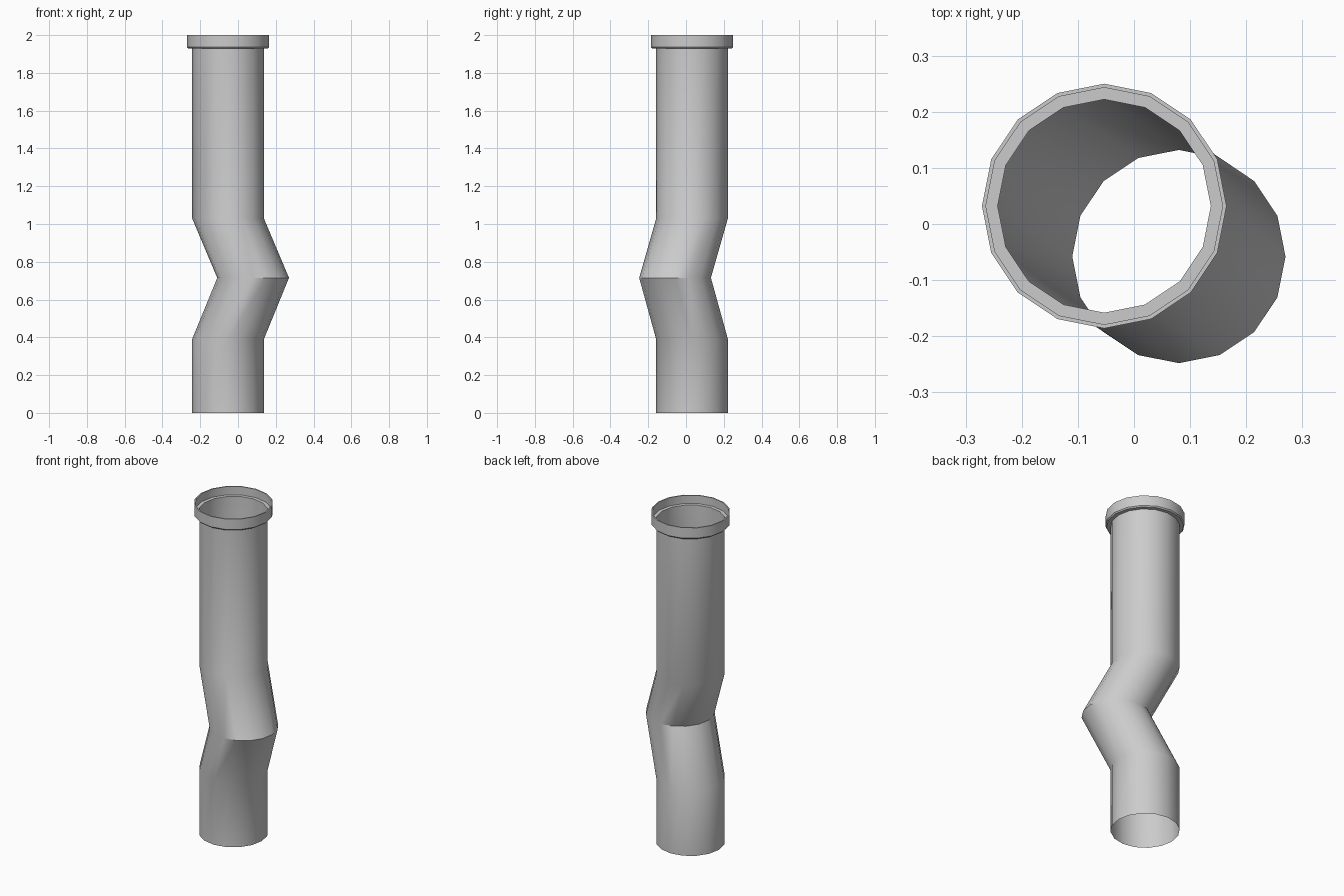
import bpy, bmesh, math

cube = bpy.data.objects.get("Cube")
if cube:
    bpy.data.objects.remove(cube, do_unlink=True)

SIDES = 16
AXIS = (-0.053, 0.032)      # centre line of the straight runs
BEND = (0.08, -0.058)       # centre line at the kink
R = 0.19

grey = bpy.data.materials.new("light_grey")
grey.use_nodes = True
colour = (0.6, 0.6, 0.6, 1)
grey.diffuse_color = colour
grey.node_tree.nodes["Principled BSDF"].inputs["Base Color"].default_value = colour


def loft(name, rings):
    """Skin a series of level rings, each given as (centre, radius, z)."""
    bm = bmesh.new()
    loops = []
    for (cx, cy), r, z in rings:
        angles = [math.tau * i / SIDES for i in range(SIDES)]
        loops.append([bm.verts.new((cx + r * math.cos(a), cy + r * math.sin(a), z))
                      for a in angles])
    for low, high in zip(loops, loops[1:]):
        for i in range(SIDES):
            j = (i + 1) % SIDES
            bm.faces.new((low[i], low[j], high[j], high[i]))
    mesh = bpy.data.meshes.new(name)
    bm.to_mesh(mesh)
    bm.free()
    mesh.materials.append(grey)
    obj = bpy.data.objects.new(name, mesh)
    bpy.context.collection.objects.link(obj)
    bpy.ops.object.select_all(action='DESELECT')
    obj.select_set(True)
    bpy.context.view_layer.objects.active = obj
    bpy.ops.object.shade_smooth_by_angle(angle=math.radians(35))
    return obj


# Open pipe with an offset kink
loft("pipe", [(AXIS, R, 0), (AXIS, R, 0.39), (BEND, R, 0.715),
              (AXIS, R, 1.03), (AXIS, R, 1.95)])

# Socket collar: underside, chamfer, outer wall, thin rim, inner wall, ledge
collar = [(R, 1.93), (0.212, 1.93), (0.218, 1.937), (0.218, 2.0),
          (0.211, 2.0), (0.211, 1.95), (R, 1.95)]
loft("socket_collar", [(AXIS, r, z) for r, z in collar])
